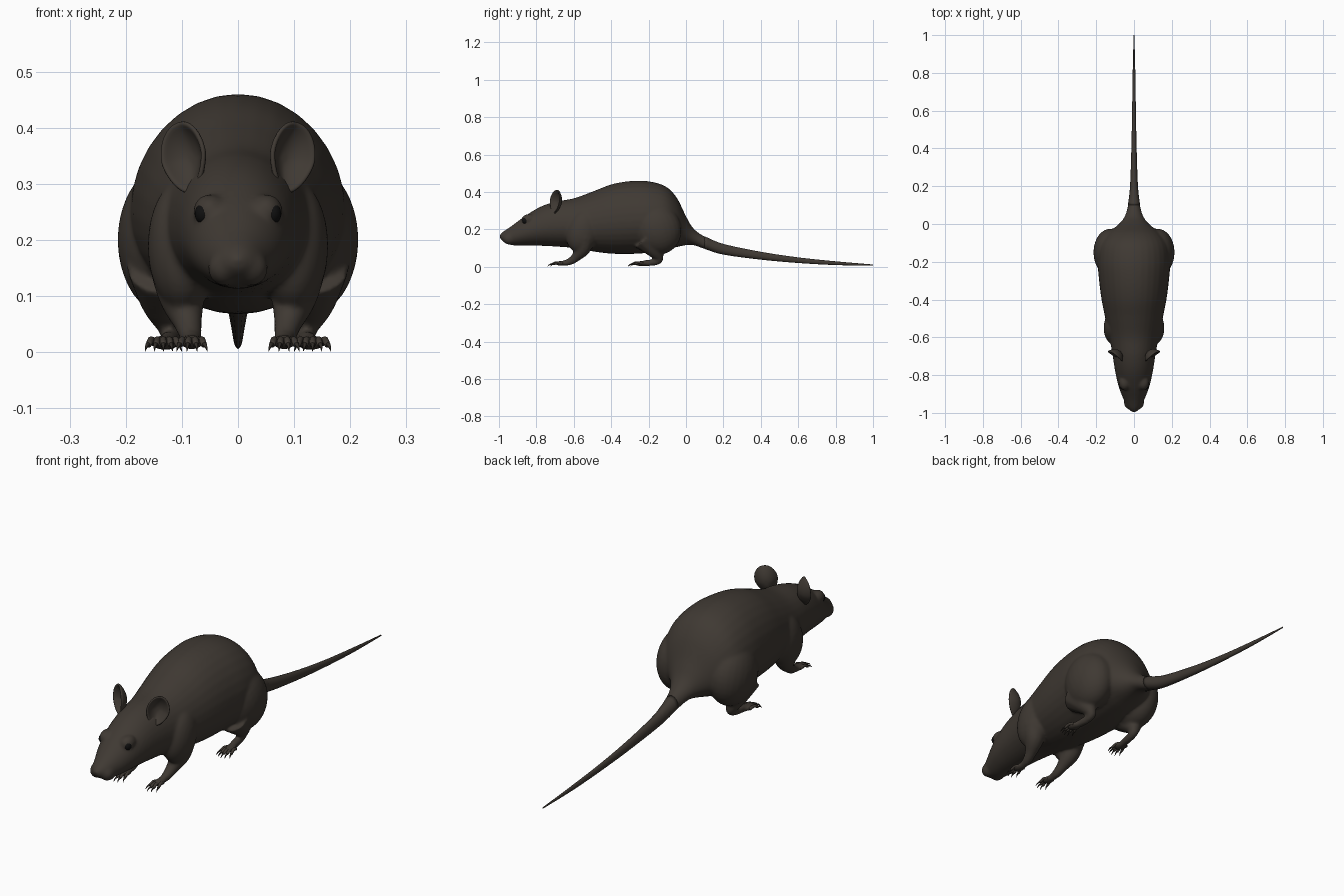
import bpy, bmesh, math
from mathutils import Vector, Matrix

cube = bpy.data.objects.get("Cube")
if cube:
    bpy.data.objects.remove(cube)


def material(name, rgb):
    m = bpy.data.materials.new(name)
    m.use_nodes = True
    m.diffuse_color = (*rgb, 1)
    bsdf = m.node_tree.nodes["Principled BSDF"]
    bsdf.inputs["Base Color"].default_value = (*rgb, 1)
    bsdf.inputs["Roughness"].default_value = 0.8
    return m


FUR = material("dark brown fur", (0.05, 0.041, 0.033))
BLACK = material("black eye", (0.005, 0.005, 0.005))
CLAW = material("dark claw", (0.032, 0.027, 0.022))


def finish(bm, name, mat):
    bmesh.ops.recalc_face_normals(bm, faces=bm.faces)
    for f in bm.faces:
        f.smooth = True
    me = bpy.data.meshes.new(name)
    bm.to_mesh(me)
    bm.free()
    me.materials.append(mat)
    ob = bpy.data.objects.new(name, me)
    bpy.context.collection.objects.link(ob)
    return ob


def spline(keys, steps):
    """Catmull-Rom interpolation of equal-length tuples."""
    ks = [Vector(k) for k in keys]
    ks = [ks[0] * 2 - ks[1]] + ks + [ks[-1] * 2 - ks[-2]]
    out = []
    for a, b, c, d in zip(ks, ks[1:], ks[2:], ks[3:]):
        for i in range(steps):
            t = i / steps
            out.append(0.5 * (2 * b + (c - a) * t + (2 * a - 5 * b + 4 * c - d) * t ** 2
                              + (3 * b - a - 3 * c + d) * t ** 3))
    return out + [ks[-2]]


def skin(bm, rings):
    loops = [[bm.verts.new(p) for p in r] for r in rings]
    for a, b in zip(loops, loops[1:]):
        for i in range(len(a)):
            j = (i + 1) % len(a)
            bm.faces.new((a[i], a[j], b[j], b[i]))
    bm.faces.new(loops[0])
    bm.faces.new(loops[-1])


def trunk(bm, keys, n=32):
    """Sections of (y, top, bottom, half width), widest below the middle."""
    rings = []
    for y, top, bot, w in spline(keys, 6):
        mid = bot + 0.45 * (top - bot)
        ring = []
        for i in range(n):
            c, s = math.cos(math.tau * i / n), math.sin(math.tau * i / n)
            ring.append((w * c, y, mid + s * (top - mid if s > 0 else mid - bot)))
        rings.append(ring)
    skin(bm, rings)


def ball(bm, centre, radii, rot=0):
    mat = (Matrix.Translation(centre) @ Matrix.Rotation(rot, 4, 'X')
           @ Matrix.Diagonal((*radii, 1)))
    bmesh.ops.create_uvsphere(bm, u_segments=24, v_segments=16, radius=1, matrix=mat)


def limb(bm, keys, side, n=12, steps=5):
    """Tube along points of (x, y, z, radius), mirrored by side."""
    pts = spline(keys, steps)
    rings = []
    for k, p in enumerate(pts):
        tan = (pts[min(k + 1, len(pts) - 1)] - pts[max(k - 1, 0)]).to_3d().normalized()
        u = tan.cross(Vector((1, 0, 0))).normalized()
        v = tan.cross(u)
        rings.append([])
        for i in range(n):
            a = math.tau * i / n
            q = p.to_3d() + p[3] * (math.cos(a) * u + math.sin(a) * v)
            rings[-1].append((q.x * side, q.y, q.z))
    skin(bm, rings)


# Body, head and root of the tail
tail_root = [(0.04, 0.205, 0.115, 0.05), (0.1, 0.162, 0.095, 0.032),
             (0.2, 0.122, 0.065, 0.021)]
bm = bmesh.new()
trunk(bm, [(-0.995, 0.172, 0.15, 0.012), (-0.975, 0.19, 0.133, 0.033),
           (-0.93, 0.22, 0.115, 0.055), (-0.86, 0.272, 0.113, 0.082),
           (-0.78, 0.32, 0.112, 0.1), (-0.7, 0.348, 0.108, 0.113),
           (-0.6, 0.366, 0.1, 0.13), (-0.5, 0.402, 0.082, 0.152),
           (-0.4, 0.44, 0.07, 0.172), (-0.3, 0.458, 0.068, 0.185),
           (-0.2, 0.457, 0.075, 0.192), (-0.11, 0.43, 0.09, 0.18),
           (-0.05, 0.37, 0.105, 0.14), (0, 0.27, 0.115, 0.08)] + tail_root)
for side in (1, -1):
    # muzzle pads and brows
    ball(bm, (side * 0.024, -0.945, 0.15), (0.03, 0.036, 0.032))
    ball(bm, (side * 0.05, -0.84, 0.252), (0.03, 0.04, 0.03))
    # haunch and shoulder
    ball(bm, (side * 0.125, -0.15, 0.2), (0.09, 0.125, 0.135), 0.3)
    ball(bm, (side * 0.098, -0.55, 0.19), (0.063, 0.09, 0.12), -0.3)
    # hind leg and foot
    limb(bm, [(0.13, -0.22, 0.15, 0.07), (0.13, -0.17, 0.09, 0.045),
              (0.12, -0.143, 0.042, 0.023), (0.12, -0.165, 0.024, 0.018),
              (0.125, -0.21, 0.02, 0.017), (0.132, -0.25, 0.016, 0.013)], side)
    ball(bm, (side * 0.131, -0.245, 0.017), (0.026, 0.033, 0.013))
    # front leg and foot
    limb(bm, [(0.105, -0.54, 0.16, 0.055), (0.1, -0.55, 0.1, 0.043),
              (0.09, -0.585, 0.055, 0.027), (0.084, -0.62, 0.028, 0.02),
              (0.082, -0.66, 0.018, 0.014)], side)
    ball(bm, (side * 0.082, -0.67, 0.018), (0.023, 0.034, 0.013))
ball(bm, (0, -0.984, 0.165), (0.014, 0.014, 0.011))
body = finish(bm, "body", FUR)
mod = body.modifiers.new("blend", 'REMESH')
mod.mode = 'VOXEL'
mod.voxel_size = 0.006
mod.use_smooth_shade = True
mod = body.modifiers.new("soften", 'SMOOTH')
mod.factor = 0.5
mod.iterations = 12

# Tail
bm = bmesh.new()
trunk(bm, tail_root[1:] + [(0.4, 0.08, 0.038, 0.014), (0.6, 0.05, 0.02, 0.01),
                           (0.8, 0.029, 0.009, 0.007), (1, 0.012, 0.006, 0.002)], 16)
finish(bm, "tail", FUR)

for side, label in ((1, "left"), (-1, "right")):
    # Toes and claws fan out from each foot
    for foot, x, y, count, spread in (("front", 0.082, -0.685, 4, 0.045),
                                      ("hind", 0.133, -0.255, 5, 0.056)):
        toes, claws = bmesh.new(), bmesh.new()
        for i in range(count):
            t = i / (count - 1) - 0.5
            back = 0.06 * t * t
            a = Vector((x + t * spread * 0.6, y + 0.01 + back, 0.017))
            b = Vector((x + t * spread * 0.95, y - 0.035 + back, 0.013))
            m = (a + b) / 2 + Vector((0, 0, 0.007))
            tip = b + Vector((t * 0.012, -0.021, -0.011))
            limb(toes, [(*a, 0.007), (*m, 0.0065), (*b, 0.0055)], side, 8, 3)
            limb(claws, [(*(b + Vector((0, 0.005, 0.002))), 0.0048),
                         (*((b + tip) / 2 + Vector((0, 0, 0.004))), 0.003),
                         (*tip, 0.0006)], side, 6, 3)
        finish(toes, f"{label}_{foot}_toes", FUR)
        finish(claws, f"{label}_{foot}_claws", CLAW)

    # Eye
    bm = bmesh.new()
    ball(bm, (side * 0.062, -0.857, 0.247), (0.015, 0.019, 0.019))
    finish(bm, f"{label}_eye", BLACK)

    # Cupped ear, narrow at the root
    normal = Vector((0.55, -0.83, 0.05)).normalized()
    up = Vector((0.2, 0.12, 0.97))
    up = (up - up.dot(normal) * normal).normalized()
    across = up.cross(normal)
    centre = Vector((0.095, -0.697, 0.347))
    bm = bmesh.new()
    rings = []
    for k in range(1, 9):
        r = k / 8
        ring = []
        for i in range(32):
            a = math.tau * i / 32
            c, s = math.cos(a), math.sin(a)
            width = 0.046 * (1 + 0.25 * min(s, 0))
            depth = -0.028 * (1 - r * r) + 0.008 * r ** 4 * abs(c)
            p = centre + across * r * c * width + up * r * s * 0.065 + normal * depth
            ring.append(bm.verts.new((p.x * side, p.y, p.z)))
        rings.append(ring)
    bm.faces.new(rings[0])
    for a, b in zip(rings, rings[1:]):
        for i in range(32):
            bm.faces.new((a[i], a[i - 1], b[i - 1], b[i]))
    ear = finish(bm, f"{label}_ear", FUR)
    mod = ear.modifiers.new("thickness", 'SOLIDIFY')
    mod.thickness = 0.009
    mod.offset = 0
    mod = ear.modifiers.new("round", 'SUBSURF')
    mod.levels = mod.render_levels = 1
